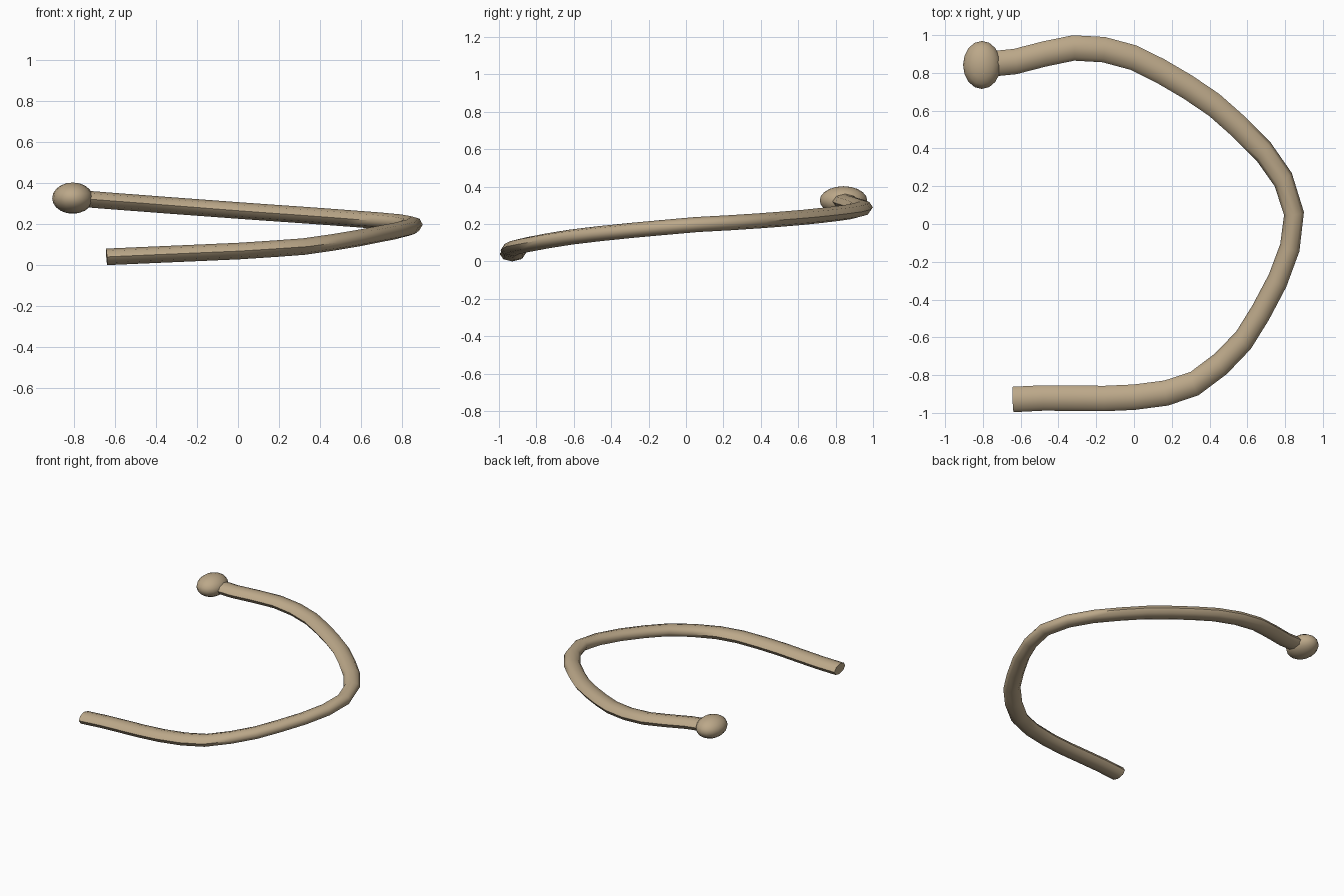
import bpy

if "Cube" in bpy.data.objects:
    bpy.data.objects.remove(bpy.data.objects["Cube"])

# The whole model is squashed, so parts are built round and then scaled
SQUASH = (0.1, 0.127, 0.076)
ROD_RADIUS = 0.53

# Centre line of the rod seen from above
path = [(-0.64, -0.929), (-0.48, -0.921), (-0.32, -0.922), (-0.16, -0.924),
        (0.0, -0.917), (0.17, -0.895), (0.32, -0.845), (0.46, -0.74),
        (0.58, -0.615), (0.67, -0.47), (0.76, -0.30), (0.825, -0.125),
        (0.847, 0.055), (0.79, 0.235), (0.685, 0.385), (0.555, 0.515),
        (0.425, 0.63), (0.285, 0.725), (0.14, 0.81), (0.0, 0.88),
        (-0.16, 0.923), (-0.32, 0.932), (-0.475, 0.90), (-0.63, 0.86),
        (-0.78, 0.845)]
# Height along the rod: (point index, z)
rise = [(0, 0.04), (4, 0.068), (6, 0.09), (8, 0.13), (10, 0.165),
        (12, 0.197), (16, 0.236), (19, 0.266), (24, 0.325)]


def height(i):
    for (a, za), (b, zb) in zip(rise, rise[1:]):
        if i <= b:
            return za + (zb - za) * (i - a) / (b - a)


def material(obj):
    obj.data.materials.append(tan)


tan = bpy.data.materials.new("tan")
tan.diffuse_color = (0.50, 0.39, 0.25, 1)
tan.use_nodes = True
tan.node_tree.nodes["Principled BSDF"].inputs["Base Color"].default_value = tan.diffuse_color

# Curved rod
curve = bpy.data.curves.new("curved_rod", 'CURVE')
curve.dimensions = '3D'
curve.twist_mode = 'Z_UP'
curve.bevel_depth = ROD_RADIUS
curve.bevel_resolution = 2
curve.use_fill_caps = True
spline = curve.splines.new('POLY')
spline.points.add(len(path) - 1)
for i, (x, y) in enumerate(path):
    spline.points[i].co = (x / SQUASH[0], y / SQUASH[1], height(i) / SQUASH[2], 1)
rod = bpy.data.objects.new("curved_rod", curve)
rod.scale = SQUASH
bpy.context.collection.objects.link(rod)
bpy.context.view_layer.objects.active = rod
rod.select_set(True)
bpy.ops.object.convert(target='MESH')
rod = bpy.context.object
bpy.ops.object.transform_apply(location=False, rotation=False, scale=True)
bpy.ops.object.shade_smooth_by_angle(angle=1.1)
material(rod)

# Knob on the upper end
bpy.ops.object.select_all(action='DESELECT')
bpy.ops.mesh.primitive_uv_sphere_add(segments=16, ring_count=10, radius=1,
                                     location=(-0.805, 0.842, 0.326))
knob = bpy.context.object
knob.name = "end_knob"
knob.scale = SQUASH
bpy.ops.object.transform_apply(location=False, rotation=False, scale=True)
bpy.ops.object.shade_smooth()
material(knob)
